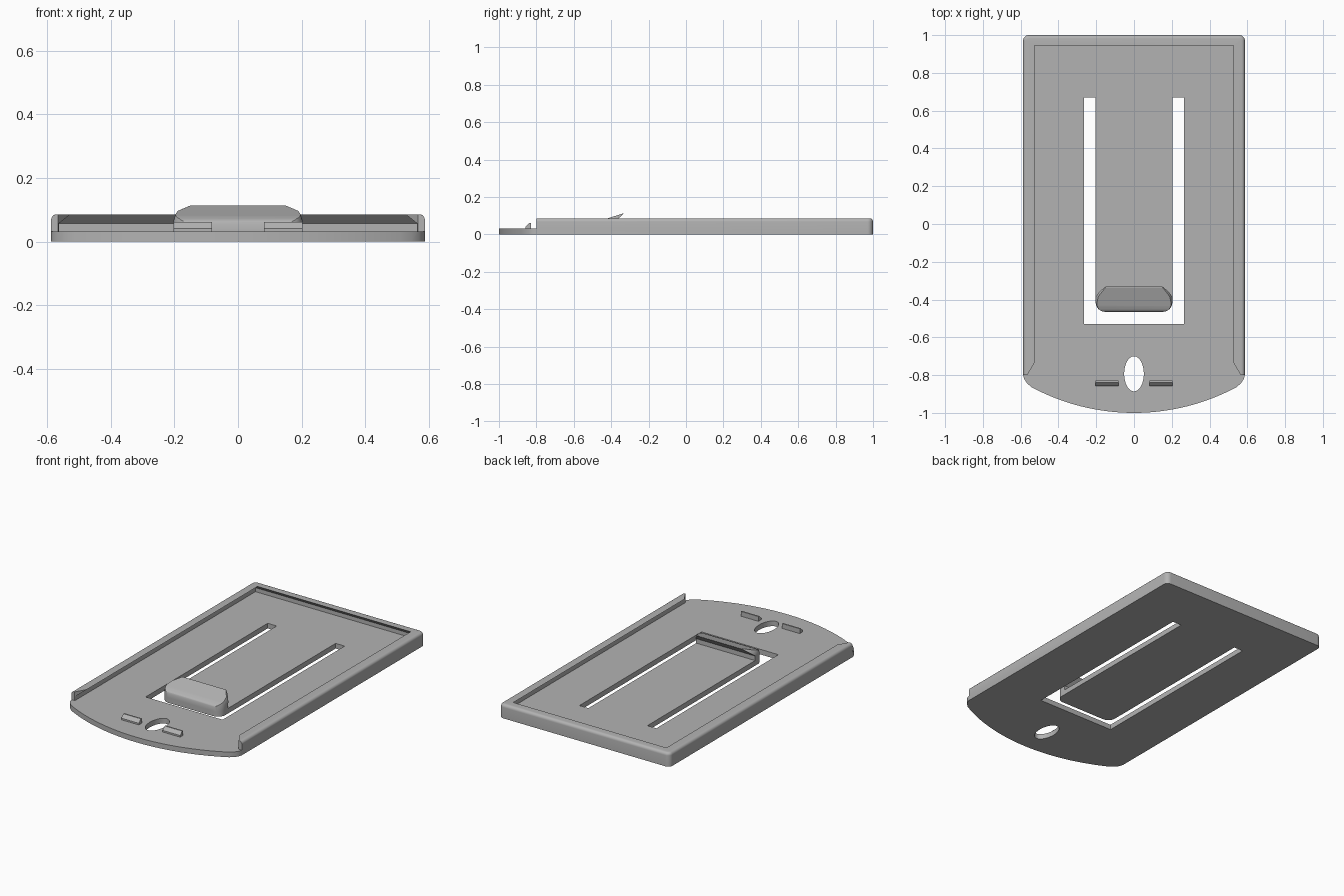
import bpy, bmesh
from math import sin, cos, pi, asin

if "Cube" in bpy.data.objects:
    bpy.data.objects.remove(bpy.data.objects["Cube"])

grey = bpy.data.materials.new("plain grey")
grey.use_nodes = True
grey.diffuse_color = (0.45, 0.45, 0.45, 1)
grey.node_tree.nodes["Principled BSDF"].inputs["Base Color"].default_value = (0.45, 0.45, 0.45, 1)

FLOOR, TOP = 0.032, 0.086


def loft(name, rings, bevel_z=None):
    """Closed solid through matching rings; optionally round the rim at one height."""
    bm = bmesh.new()
    loops = [[bm.verts.new(p) for p in ring] for ring in rings]
    n = len(loops[0])
    for a, b in zip(loops, loops[1:]):
        for i in range(n):
            j = (i + 1) % n
            bm.faces.new((a[i], a[j], b[j], b[i]))
    bm.faces.new(loops[0])
    bm.faces.new(loops[-1])
    bmesh.ops.recalc_face_normals(bm, faces=bm.faces)
    if bevel_z is not None:
        rim = [e for e in bm.edges if all(abs(v.co.z - bevel_z) < 1e-5 for v in e.verts)]
        bmesh.ops.bevel(bm, geom=rim, offset=0.018, segments=5, profile=0.5,
                        affect='EDGES', clamp_overlap=False)
    mesh = bpy.data.meshes.new(name)
    bm.to_mesh(mesh)
    bm.free()
    mesh.materials.append(grey)
    obj = bpy.data.objects.new(name, mesh)
    bpy.context.collection.objects.link(obj)
    return obj


def prism(name, outline, z0, z1, **kw):
    return loft(name, [[(x, y, z) for x, y in outline] for z in (z0, z1)], **kw)


def bar(name, profile, x0, x1):
    return loft(name, [[(x, y, z) for y, z in profile] for x in (x0, x1)])


def arc(cx, cy, r, a0, a1, n=8):
    return [(cx + r * cos(a0 + (a1 - a0) * i / n), cy + r * sin(a0 + (a1 - a0) * i / n))
            for i in range(n + 1)]


def mirrored(half):
    """Half outline on +x, followed by its reflection."""
    return half + [(-x, y) for x, y in reversed(half) if x > 1e-6]


def boolean(obj, cutters, operation):
    for c in cutters:
        m = obj.modifiers.new("cut", 'BOOLEAN')
        m.object, m.operation, m.solver = c, operation, 'EXACT'
    deps = bpy.context.evaluated_depsgraph_get()
    mesh = bpy.data.meshes.new_from_object(obj.evaluated_get(deps))
    obj.modifiers.clear()
    obj.data = mesh
    for c in cutters:
        bpy.data.objects.remove(c)


def smooth(obj):
    bpy.ops.object.select_all(action='DESELECT')
    obj.select_set(True)
    bpy.context.view_layer.objects.active = obj
    bpy.ops.object.shade_smooth_by_angle(angle=0.5)


# Tray blank: bowed front, small rounded back corners
W, R = 0.587, 1.15
reach = asin(0.545 / R)
bow = arc(0, R - 1, R, -pi / 2, -pi / 2 + reach, 16)
front_corner = [(0.568, -0.841), (0.581, -0.822), (W, -0.8)]
tray = prism("tray", mirrored(bow + front_corner + arc(W - 0.03, 0.97, 0.03, 0, pi / 2)),
             0, TOP, bevel_z=TOP)

# Pocket with overhanging lip on three sides
rings = []
for z, half, back in ((FLOOR, 0.563, 0.976), (0.057, 0.563, 0.976),
                      (TOP, 0.527, 0.945), (0.12, 0.527, 0.945)):
    rings.append([(-half, -1.2, z), (half, -1.2, z), (half, back, z), (-half, back, z)])
pocket = loft("pocket_cutter", rings)

# Open front end, with the lip ends cut at an angle
mouth = prism("mouth_cutter", mirrored([(0.7, -1.2), (0.7, -0.8), (0.565, -0.8), (0.527, -0.735)]),
              FLOOR, 0.15)

# U-shaped slot that frees the spring tongue
T, TIP, TR = 0.203, -0.465, 0.05
tip_corner = arc(T - TR, TIP + TR, TR, 0, -pi / 2)
right = [(0.265, -0.53), (0.265, 0.67), (T, 0.67)] + tip_corner
slot = prism("slot_cutter", right + [(-x, y) for x, y in reversed(right)], -0.1, 0.06)

# Oval strap hole
oval = [(0.052 * cos(a * pi / 24), -0.793 + 0.093 * sin(a * pi / 24)) for a in range(48)]
hole = prism("hole_cutter", oval, -0.1, 0.06)
boolean(tray, [pocket, mouth, slot, hole], 'DIFFERENCE')
smooth(tray)

# Finger catch on the tongue tip: sloped top, undercut back, rounded plan
catch = bar("tongue_catch", [(TIP, FLOOR), (TIP, 0.056), (-0.461, 0.065), (-0.452, 0.072),
                             (-0.435, 0.08), (-0.335, 0.113), (-0.331, 0.112),
                             (-0.39, 0.06), (-0.39, FLOOR)], -0.3, 0.3)
plan = mirrored(tip_corner[::-1] + [(T, -0.385), (0.172, -0.325)])
tapers = ((0, 1), (0.065, 1), (0.085, 0.97), (0.1, 0.92), (0.113, 0.85), (0.13, 0.85))
envelope = loft("catch_envelope", [[(x * s, y, z) for x, y in plan] for z, s in tapers])
boolean(catch, [envelope], 'INTERSECT')
smooth(catch)

# Two small stop ridges beside the hole
ridge = [(-0.858, FLOOR), (-0.858, 0.042), (-0.838, 0.062), (-0.829, 0.062), (-0.829, FLOOR)]
for side, x0, x1 in (("left", 0.082, 0.203), ("right", -0.203, -0.082)):
    bar(side + "_stop_ridge", ridge, x0, x1)
